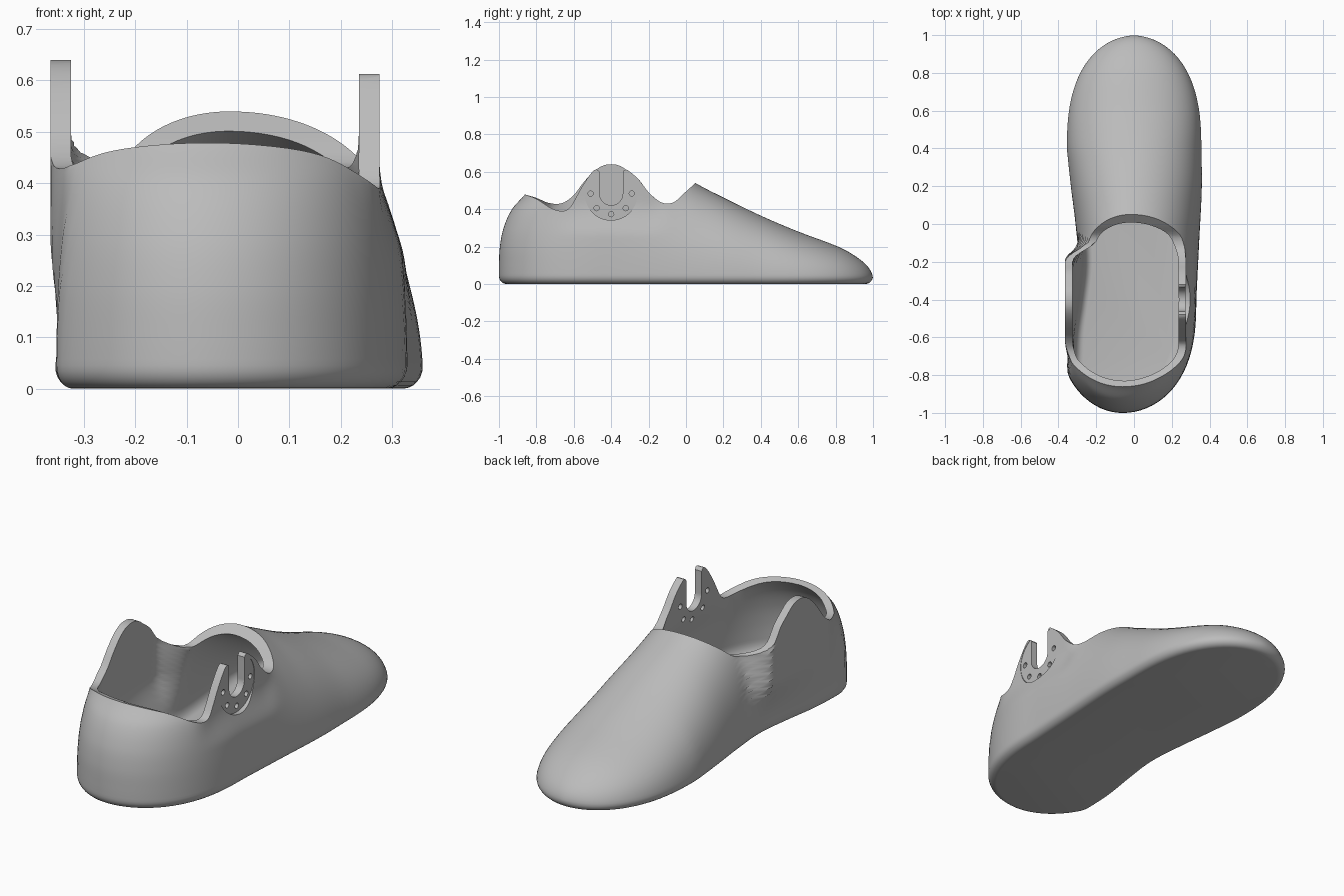
import bpy, bmesh, math

if "Cube" in bpy.data.objects:
    bpy.data.objects.remove(bpy.data.objects["Cube"])

grey = bpy.data.materials.new("plain_grey")
grey.use_nodes = True
grey.diffuse_color = (0.5, 0.5, 0.5, 1)
grey.node_tree.nodes["Principled BSDF"].inputs["Base Color"].default_value = (0.5, 0.5, 0.5, 1)

WALL = 0.04


def smooth(a, b, v):
    t = min(1, max(0, (v - a) / (b - a)))
    return t * t * (3 - 2 * t)


def curve(pts, v):
    """Smooth interpolation through (position, value) points."""
    if v <= pts[0][0]:
        return pts[0][1]
    if v >= pts[-1][0]:
        return pts[-1][1]
    i = next(k for k in range(len(pts) - 1) if v <= pts[k + 1][0])
    slope = lambda k: ((pts[min(k + 1, len(pts) - 1)][1] - pts[max(k - 1, 0)][1])
                       / (pts[min(k + 1, len(pts) - 1)][0] - pts[max(k - 1, 0)][0]))
    (x0, y0), (x1, y1) = pts[i], pts[i + 1]
    h = x1 - x0
    t = (v - x0) / h
    return ((2*t**3 - 3*t*t + 1) * y0 + (t**3 - 2*t*t + t) * h * slope(i)
            + (3*t*t - 2*t**3) * y1 + (t**3 - t*t) * h * slope(i + 1))


# Profiles of the shell: instep height, heel line and the two side lines
INSTEP = [(-.4, .95), (-.1, .64), (.05, .54), (.2, .462), (.4, .365), (.6, .28),
          (.8, .205), (.88, .165), (.95, .115), (.985, .075), (1, .04)]
HEEL = [(0, -1), (.1, -1), (.2, -.995), (.3, -.975), (.4, -.93), (.48, -.86), (.75, -.66)]
SIDE_A = [(-.8, -.42), (-.7, -.38), (-.5, -.335), (-.4, -.318), (-.2, -.295),
          (0, -.31), (.2, -.335), (.4, -.357)]
SIDE_B = [(-.4, .33), (-.1, .345), (.2, .36), (.4, .358)]


def round_end(y):
    s = max(0, (y - .4) / .6, (-.4 - y) / .6)
    return math.sqrt(max(0, 1 - min(1, s) ** 2.6))


def slice_ring(z, inset, edge, count=56):
    """Closed horizontal outline at height z, inset from the outer skin."""
    height = lambda y: curve(INSTEP, y) - inset
    lo, hi = -.4, 1.0
    if height(hi) < z:
        for _ in range(40):
            mid = (lo + hi) / 2
            lo, hi = (mid, hi) if height(mid) > z else (lo, mid)
    toe = hi
    gap = inset + edge
    y0, y1 = curve(HEEL, z) + gap, toe - gap
    sides = ([], [])
    for i in range(count + 1):
        y = y0 + (y1 - y0) * (1 - math.cos(math.pi * i / count)) / 2
        if y < -.4:
            base = -.4 - .6 * (-.4 - y) / (-.4 - y0)
        else:
            base = -.4 + (y + .4) * (toe + .4) / (y1 + .4)
        mid = -.06 * (1 - smooth(-.8, .5, y))
        dome = math.sqrt(max(0, 1 - min(1, z / height(base)) ** 2.3))
        width = round_end(base) * dome * (1 - gap / .35)
        along = smooth(-.76, -.62, y) * (1 - smooth(-.19, -.09, y))
        for out, line, flat, up in ((sides[0], SIDE_A, -.365 + inset, smooth(.06, .3, z)),
                                    (sides[1], SIDE_B, .275 - inset, smooth(.25, .46, z))):
            x = mid + (curve(line, base) - mid) * width
            w = along * up if 0 < i < count else 0
            out.append((x + (flat - x) * w, y, z))
    return sides[1][:-1] + sides[0][:0:-1]


def mesh_object(name, bm):
    bmesh.ops.recalc_face_normals(bm, faces=bm.faces)
    mesh = bpy.data.meshes.new(name)
    bm.to_mesh(mesh)
    bm.free()
    mesh.materials.append(grey)
    obj = bpy.data.objects.new(name, mesh)
    bpy.context.collection.objects.link(obj)
    return obj


def loft(name, bottom, top, inset, radius, levels=52):
    bm = bmesh.new()
    rings = []
    heights = [bottom + radius * (1 - math.cos(math.pi / 2 * k / 6)) for k in range(6)]
    start = bottom + radius
    heights += [start + (top - start) * k / levels for k in range(levels + 1)]
    for z in heights:
        t = max(0, 1 - (z - bottom) / radius)
        edge = radius * .85 * (1 - math.sqrt(max(0, 1 - t * t)))
        rings.append([bm.verts.new(p) for p in slice_ring(z, inset, edge)])
    for a, b in zip(rings, rings[1:]):
        for i in range(len(a)):
            j = (i + 1) % len(a)
            bm.faces.new((a[i], a[j], b[j], b[i]))
    bm.faces.new(rings[0])
    bm.faces.new(rings[-1])
    return mesh_object(name, bm)


def prism(name, outline, x0, x1):
    """Extrude a (y, z) outline along x."""
    bm = bmesh.new()
    a, b = ([bm.verts.new((x, y, z)) for y, z in outline] for x in (x0, x1))
    n = len(a)
    for i in range(n):
        bm.faces.new((a[i], a[(i + 1) % n], b[(i + 1) % n], b[i]))
    bm.faces.new(a)
    bm.faces.new(b)
    return mesh_object(name, bm)


def arc(y, z, r, a0=0, a1=360, n=32):
    last = n if a1 - a0 < 360 else n - 1
    angles = [math.radians(a0 + (a1 - a0) * k / n) for k in range(last + 1)]
    return [(y + r * math.cos(a), z + r * math.sin(a)) for a in angles]


def cut(target, cutter):
    cutter.hide_render = True
    mod = target.modifiers.new("cut", "BOOLEAN")
    mod.operation, mod.solver, mod.object = "DIFFERENCE", "EXACT", cutter
    bpy.context.view_layer.objects.active = target
    bpy.ops.object.modifier_apply(modifier=mod.name)
    bpy.data.objects.remove(cutter)


# Hollow shell
shell = loft("shoe_shell", 0, .72, 0, .045)
cut(shell, loft("cavity", .04, .76, WALL, .07))

# Rim line, different on each side
FRONT = [(-.25, .555), (-.2, .49), (-.14, .44), (-.1, .43), (-.06, .44), (-.01, .485), (.06, .548)]
PLAIN_EAR = [(-.86, .478), (-.8, .46), (-.74, .435), (-.69, .428), (-.65, .437), (-.6, .475),
             (-.55, .54), (-.5, .595), (-.45, .63), (-.4, .64), (-.35, .63), (-.3, .595)]
SLOT_EAR = [(-.86, .478), (-.8, .455), (-.72, .405), (-.66, .39), (-.62, .41), (-.55, .53),
            (-.5, .6), (-.475, .612), (-.455, .592), (-.4, .58), (-.345, .592), (-.325, .612),
            (-.3, .6)]
for pts, x0, x1 in ((PLAIN_EAR, -.6, -.04), (SLOT_EAR, -.06, .6)):
    rim = [(-1.1 + k * .01, curve(pts + FRONT, -1.1 + k * .01)) for k in range(20, 117)]
    cut(shell, prism("rim_cutter", [(-1.2, .478)] + rim + [(.06, 1), (-1.2, 1)], x0, x1))

# Round flat pocket, slot and ring of pin holes in the slotted ear
PY, PZ = -.4, .483
cut(shell, prism("pocket", arc(PY, PZ, .142, n=64), .273, .5))
cut(shell, prism("slot", arc(PY, PZ, .062, 180, 360) + [(PY + .062, .8), (PY - .062, .8)], .15, .45))
for angle in (180, 225, 270, 315, 360):
    y, z = arc(PY, PZ, .11, angle, angle + 1, 1)[0]
    cut(shell, prism("pin_hole", arc(y, z, .014, n=16), .2, .4))

bpy.ops.object.select_all(action="DESELECT")
shell.select_set(True)
bpy.context.view_layer.objects.active = shell
bpy.ops.object.shade_smooth_by_angle(angle=math.radians(35))
